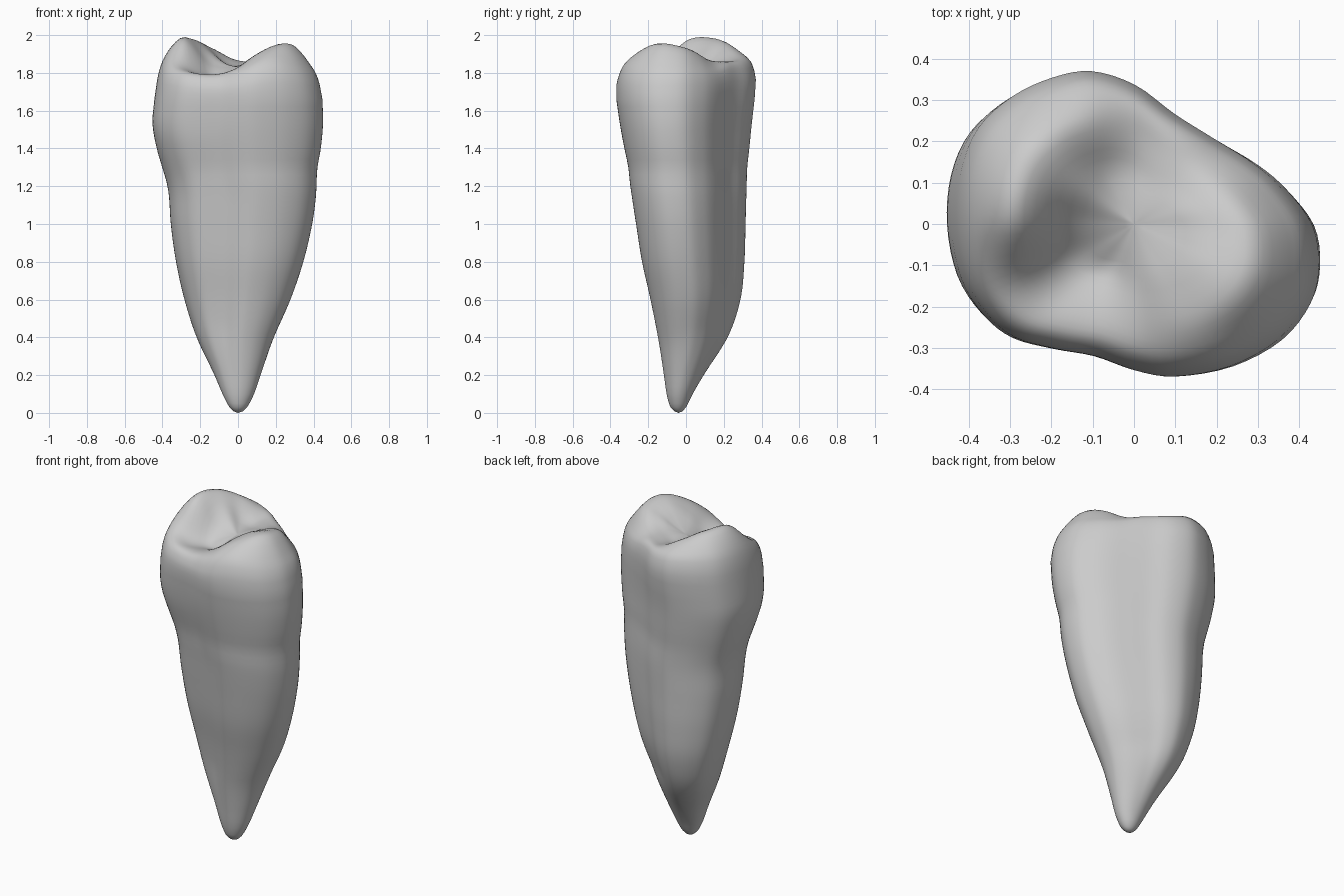
import bpy, bmesh, math

if "Cube" in bpy.data.objects:
    bpy.data.objects.remove(bpy.data.objects["Cube"])


def spline(xs, ys, x):
    """Smooth cubic through the points (xs, ys)."""
    i = 0
    while i < len(xs) - 2 and x > xs[i + 1]:
        i += 1

    def slope(k):
        a, b = max(k - 1, 0), min(k + 1, len(xs) - 1)
        return (ys[b] - ys[a]) / (xs[b] - xs[a])
    h = xs[i + 1] - xs[i]
    t = (x - xs[i]) / h
    return ((2*t**3 - 3*t**2 + 1) * ys[i] + (t**3 - 2*t*t + t) * h * slope(i)
            + (3*t*t - 2*t**3) * ys[i + 1] + (t**3 - t*t) * h * slope(i + 1))


def loop_spline(values, x):
    """Closed version, x counted in point indices."""
    n = len(values)
    return spline(list(range(-2, n + 3)), [values[k % n] for k in range(-2, n + 3)], x % n)


# Outline of the crown seen from above
outline = [(.435, 0), (.37, .09), (.30, .15), (.20, .21), (.10, .27), (0, .34), (-.11, .373),
           (-.21, .357), (-.31, .312), (-.395, .237), (-.44, .13), (-.45, 0), (-.425, -.13),
           (-.37, -.22), (-.30, -.275), (-.20, -.302), (-.10, -.32), (0, -.355), (.10, -.37),
           (.24, -.345), (.36, -.28), (.43, -.19), (.45, -.10)]

# Height, then left, right, front and back limits of the body
limits = [(.008, -.022, .025, -.06, -.02), (.03, -.045, .048, -.082, 0), (.1, -.082, .085, -.103, .036),
          (.2, -.125, .12, -.118, .095), (.4, -.22, .19, -.15, .22), (.6, -.285, .277, -.19, .287),
          (.8, -.33, .345, -.235, .308), (1.0, -.358, .392, -.267, .314), (1.15, -.368, .412, -.29, .318),
          (1.22, -.38, .415, -.3, .32), (1.3, -.403, .42, -.308, .323), (1.4, -.43, .438, -.328, .334),
          (1.53, -.452, .45, -.352, .347), (1.66, -.442, .447, -.371, .362)]

# Biting surface heights every 30 degrees, from rim to centre
levels = [1, .95, .85, .65, .35]
CENTRE = 1.835
heights = [(1.77, 1.84, 1.93, 1.905), (1.77, 1.825, 1.875, 1.87), (1.80, 1.85, 1.86, 1.85),
           (1.80, 1.86, 1.86, 1.835), (1.82, 1.89, 1.93, 1.85), (1.82, 1.91, 1.985, 1.90),
           (1.80, 1.90, 1.975, 1.84), (1.77, 1.82, 1.81, 1.775), (1.74, 1.785, 1.79, 1.77),
           (1.75, 1.81, 1.83, 1.825), (1.79, 1.865, 1.91, 1.885), (1.77, 1.855, 1.955, 1.925)]

# Average and tilt of the innermost height ring, for a smooth central basin
inner = [h[3] for h in heights]
mean = sum(inner) / 12
tilt_x = sum(h * math.cos(math.radians(30 * k)) for k, h in enumerate(inner)) / 6
tilt_y = sum(h * math.sin(math.radians(30 * k)) for k, h in enumerate(inner)) / 6


def biting_height(angle, s):
    a = math.degrees(angle) / 30
    if s >= .35:
        column = [1.66] + [loop_spline([h[c] for h in heights], a) for c in range(4)]
        return spline([1 - l for l in levels], column, 1 - s)
    t = s / .35
    tilt = tilt_x * math.cos(angle) + tilt_y * math.sin(angle)
    return CENTRE + t * tilt + t * t * (loop_spline(inner, a) - tilt - CENTRE)


SEGMENTS = 92
ring_points = []
for k in range(SEGMENTS):
    i = k * len(outline) / SEGMENTS
    ring_points.append((loop_spline([p[0] for p in outline], i), loop_spline([p[1] for p in outline], i)))


def body_point(x, y, z):
    left, right, front, back = [spline([r[0] for r in limits], [r[c] for r in limits], z) for c in (1, 2, 3, 4)]
    u, v = x / .45, y / .372
    # sections turn round towards the root tip
    f = max(0, min(1, (.45 - z) / .4))
    n = math.hypot(u, v)
    # front left corner of the root is drawn in, back right let out
    diagonal = (u + v) / (n * math.sqrt(2))
    g = max(0, min(1, (1.45 - z) / .2, z / .5))
    corner = 1 + g * (.025 if diagonal > 0 else -.045) * diagonal ** 4
    k = (1 - f + f / n) * corner
    return ((left + right) / 2 + u * k * (right - left) / 2, (front + back) / 2 + v * k * (back - front) / 2, z)


bm = bmesh.new()
rings = []

# Root and crown walls
zs = [.008, .018, .03, .05, .075] + [.1 + .04 * k for k in range(40)]
for z in [z for z in zs if z < 1.65] + [1.66]:
    rings.append([bm.verts.new(body_point(x, y, z)) for x, y in ring_points])
rim = [v.co.copy() for v in rings[-1]]

# Cusps and grooves
for s in [.985, .97, .95, .925, .9, .87, .84, .8, .75, .7, .65, .6, .54, .48, .42, .35, .28, .2, .12, .05]:
    ring = []
    for p in rim:
        # front and back walls stay upright up to the rim
        widen = 1 + (.05 if p.y > 0 else .03) * min(1, (1 - s) / .03)
        ring.append(bm.verts.new((p.x * s, p.y * s * widen, biting_height(math.atan2(p.y, p.x), s))))
    rings.append(ring)

for low, high in zip(rings, rings[1:]):
    for k in range(SEGMENTS):
        j = (k + 1) % SEGMENTS
        bm.faces.new((low[k], low[j], high[j], high[k]))
tip = bm.verts.new((0, -.04, 0))
pit = bm.verts.new((0, 0, CENTRE))
for k in range(SEGMENTS):
    j = (k + 1) % SEGMENTS
    bm.faces.new((tip, rings[0][j], rings[0][k]))
    bm.faces.new((pit, rings[-1][k], rings[-1][j]))

# Soften the biting surface
top = [v for ring in rings[-18:] for v in ring]
for _ in range(3):
    bmesh.ops.smooth_vert(bm, verts=top, factor=.4, use_axis_x=False, use_axis_y=False, use_axis_z=True)
bmesh.ops.recalc_face_normals(bm, faces=bm.faces)

mesh = bpy.data.meshes.new("tooth")
bm.to_mesh(mesh)
bm.free()
mesh.shade_smooth()
tooth = bpy.data.objects.new("tooth", mesh)
bpy.context.collection.objects.link(tooth)
